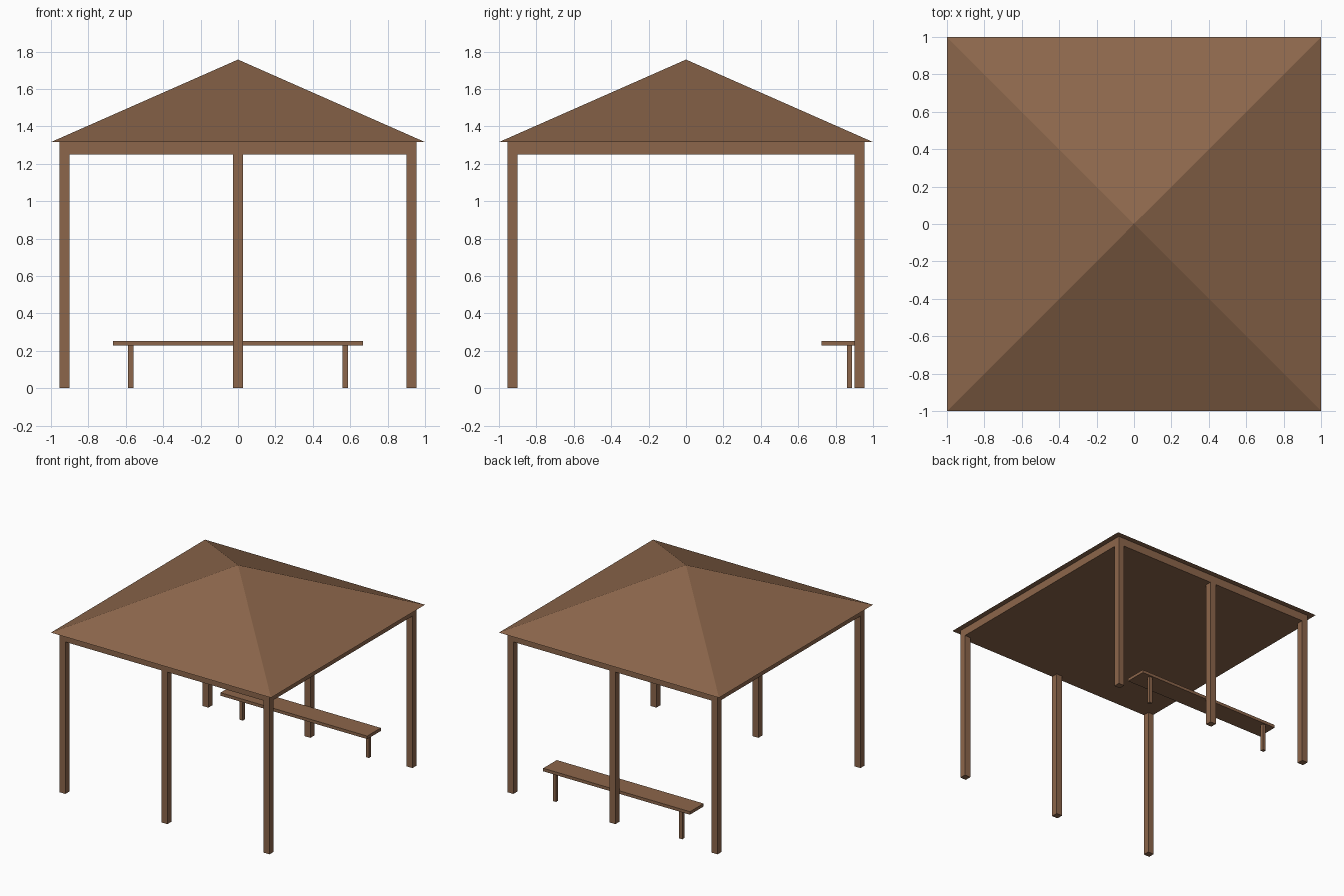
import bpy

if "Cube" in bpy.data.objects:
    bpy.data.objects.remove(bpy.data.objects["Cube"])

wood = bpy.data.materials.new("brown wood")
wood.diffuse_color = (0.262, 0.133, 0.070, 1)
wood.use_nodes = True
wood.node_tree.nodes["Principled BSDF"].inputs["Base Color"].default_value = wood.diffuse_color


def make_mesh(name, verts, faces):
    mesh = bpy.data.meshes.new(name)
    mesh.from_pydata(verts, [], faces)
    mesh.materials.append(wood)
    obj = bpy.data.objects.new(name, mesh)
    bpy.context.collection.objects.link(obj)
    return obj


def box(name, x, y, z):
    """Box from (min, max) ranges on each axis."""
    verts = [(a, b, c) for c in z for b in y for a in x]
    faces = [(0, 2, 3, 1), (4, 5, 7, 6), (0, 1, 5, 4),
             (1, 3, 7, 5), (3, 2, 6, 7), (2, 0, 4, 6)]
    return make_mesh(name, verts, faces)


EAVE, APEX, BEAM = 1.316, 1.757, 1.249
POST, HALF = 0.928, 0.027

# Pyramid roof with flat underside
make_mesh("roof",
          [(-1, -1, EAVE), (1, -1, EAVE), (1, 1, EAVE), (-1, 1, EAVE), (0, 0, APEX)],
          [(3, 2, 1, 0), (0, 1, 4), (1, 2, 4), (2, 3, 4), (3, 0, 4)])

# Solid ceiling slab carried by the posts
edge = POST + HALF
box("ceiling_slab", (-edge, edge), (-edge, edge), (BEAM, EAVE))

# Three posts along the front and three along the back
for row, y in (("front", -POST), ("back", POST)):
    for side, x in (("left", -POST), ("middle", 0), ("right", POST)):
        box(f"{row}_{side}_post", (x - HALF, x + HALF), (y - HALF, y + HALF), (0, BEAM))

# Bench along the back, with one leg near each end
box("bench_seat", (-0.667, 0.667), (0.725, 0.901), (0.228, 0.253))
for side, x in (("left", -0.574), ("right", 0.574)):
    box(f"bench_{side}_leg", (x - 0.014, x + 0.014), (0.861, 0.888), (0, 0.228))
